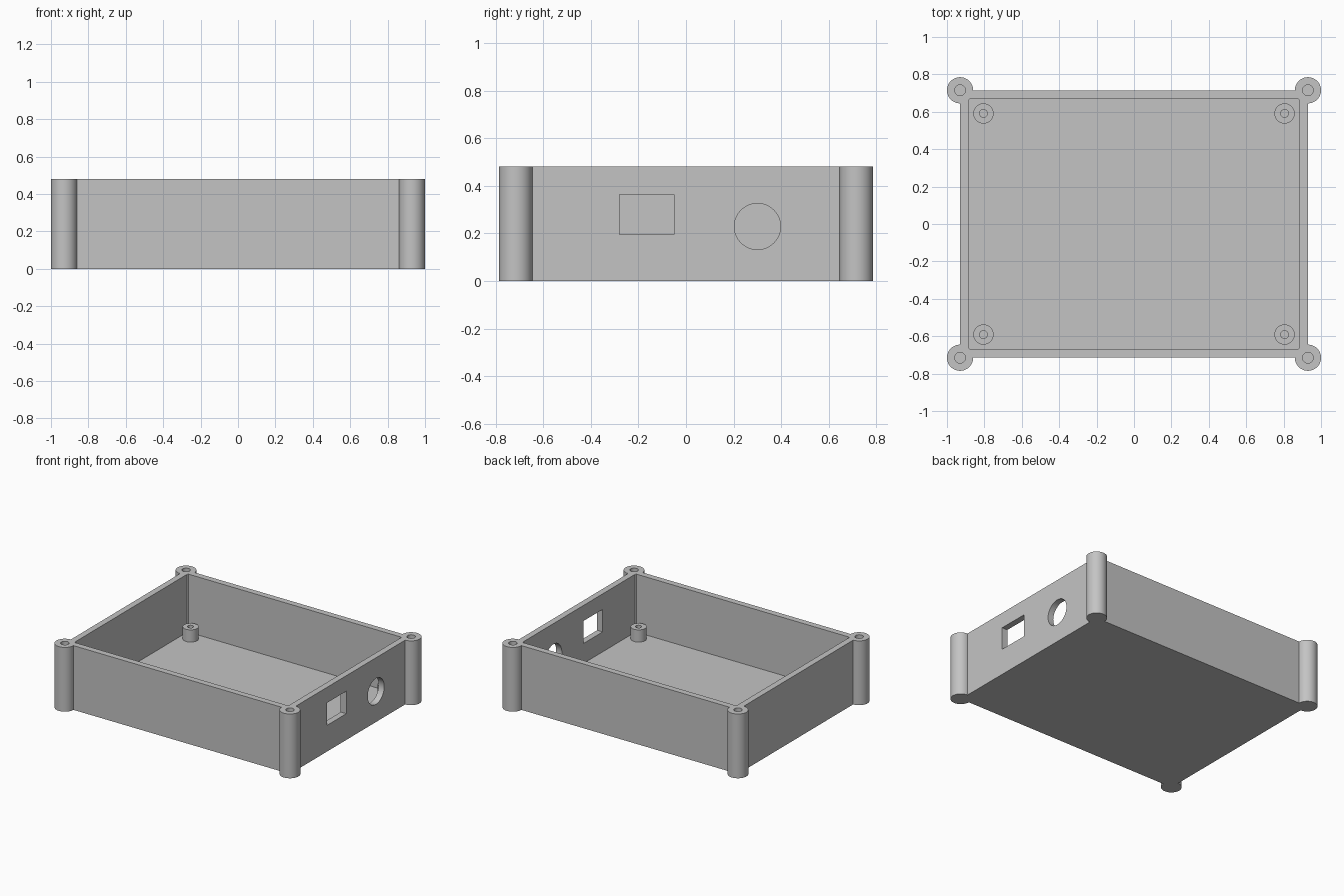
import bpy
from math import radians

if "Cube" in bpy.data.objects:
    bpy.data.objects.remove(bpy.data.objects["Cube"], do_unlink=True)

HEIGHT, FLOOR = 0.48, 0.047
HALF_X, HALF_Y = 0.93, 0.715          # outer walls, also corner post centres
WALL = 0.046
STAND_X, STAND_Y, STAND_TOP = 0.805, 0.591, 0.138
CORNERS = [(-1, -1, "front_right"), (1, -1, "front_left"),
           (-1, 1, "back_right"), (1, 1, "back_left")]

grey = bpy.data.materials.new("plain grey")
grey.use_nodes = True
colour = (0.55, 0.55, 0.55, 1)
grey.diffuse_color = colour
grey.node_tree.nodes["Principled BSDF"].inputs["Base Color"].default_value = colour


def finish(ob, name):
    ob.name = name
    ob.data.materials.append(grey)
    return ob


def box(name, x0, x1, y0, y1, z0, z1):
    bpy.ops.mesh.primitive_cube_add(
        size=1, location=((x0 + x1) / 2, (y0 + y1) / 2, (z0 + z1) / 2))
    ob = bpy.context.object
    ob.scale = (x1 - x0, y1 - y0, z1 - z0)
    bpy.ops.object.transform_apply(location=True, rotation=True, scale=True)
    return finish(ob, name)


def rod(name, x, y, z0, z1, radius, sides=48):
    bpy.ops.mesh.primitive_cylinder_add(
        vertices=sides, radius=radius, depth=z1 - z0, location=(x, y, (z0 + z1) / 2))
    return finish(bpy.context.object, name)


def combine(target, tool, operation):
    """Apply a boolean and discard the tool."""
    mod = target.modifiers.new("cut", "BOOLEAN")
    mod.operation, mod.solver, mod.object = operation, "EXACT", tool
    bpy.context.view_layer.objects.active = target
    bpy.ops.object.modifier_apply(modifier=mod.name)
    bpy.data.objects.remove(tool, do_unlink=True)


def smooth(ob):
    bpy.ops.object.select_all(action="DESELECT")
    ob.select_set(True)
    bpy.context.view_layer.objects.active = ob
    bpy.ops.object.shade_smooth_by_angle(angle=radians(30))


# Open tray
shell = box("enclosure_shell", -HALF_X, HALF_X, -HALF_Y, HALF_Y, 0, HEIGHT)
ix, iy = HALF_X - WALL, HALF_Y - WALL
combine(shell, box("cavity", -ix, ix, -iy, iy, FLOOR, HEIGHT + 0.1), "DIFFERENCE")

# Corner screw posts with blind holes
for sx, sy, corner in CORNERS:
    x, y = sx * HALF_X, sy * HALF_Y
    combine(shell, rod("post", x, y, 0, HEIGHT, 0.07), "UNION")
    combine(shell, rod("post_hole", x, y, FLOOR, HEIGHT + 0.1, 0.029, 32), "DIFFERENCE")

# Rectangular and round ports in the left wall
combine(shell, box("port", ix - 0.05, HALF_X + 0.05, -0.28, -0.05, 0.196, 0.364),
        "DIFFERENCE")
jack = rod("jack", 0, 0, -0.1, 0.1, 0.097)
jack.rotation_euler = (0, radians(90), 0)
jack.location = (HALF_X - WALL / 2, 0.3, 0.229)
bpy.context.view_layer.update()
combine(shell, jack, "DIFFERENCE")
smooth(shell)

# Hollow standoffs on the floor
for sx, sy, corner in CORNERS:
    x, y = sx * STAND_X, sy * STAND_Y
    standoff = rod(corner + "_standoff", x, y, FLOOR - 0.01, STAND_TOP, 0.054)
    combine(standoff, rod("bore", x, y, 0, STAND_TOP + 0.1, 0.021, 32), "DIFFERENCE")
    smooth(standoff)
